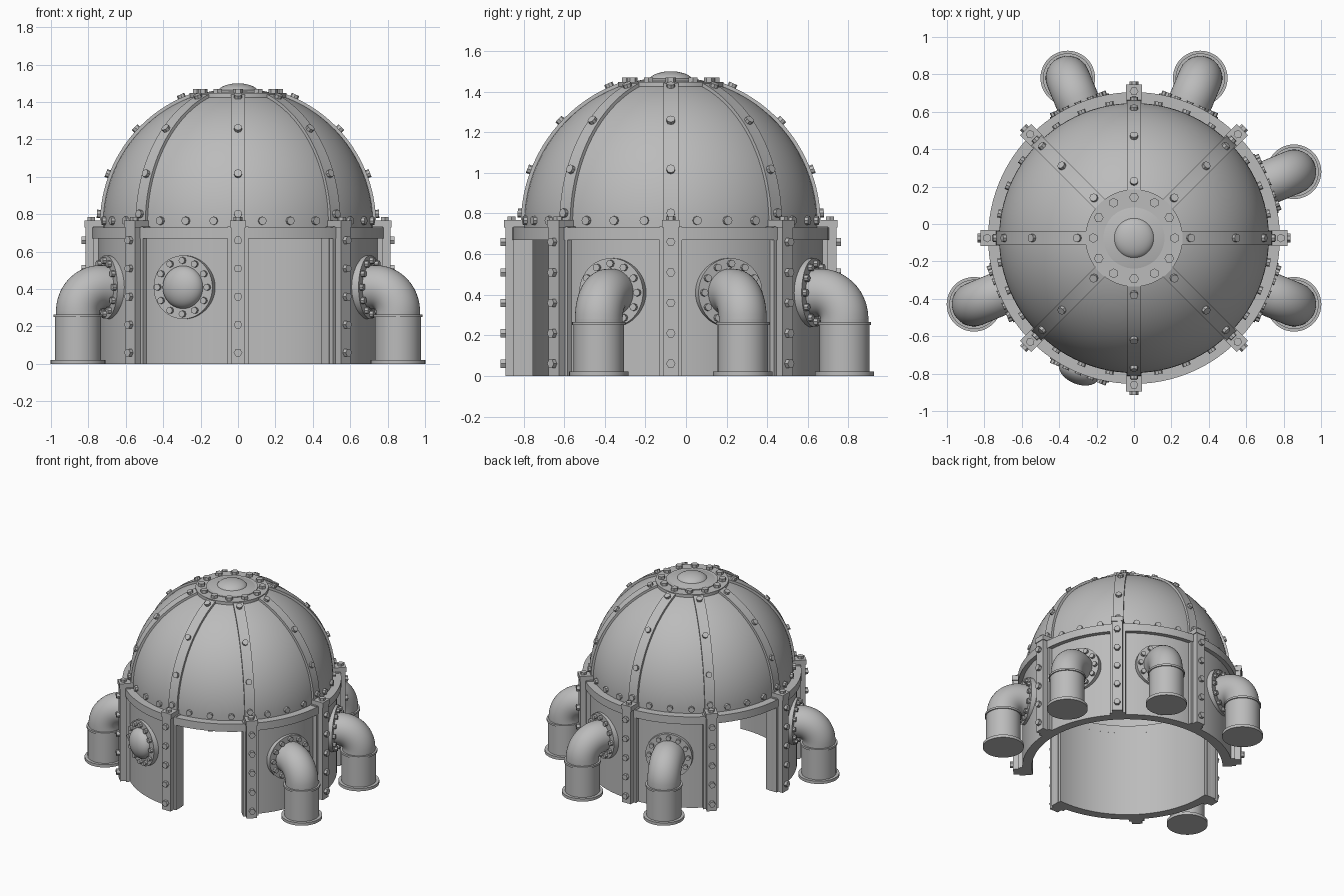
import bpy, bmesh
from math import radians, cos, sin, pi
from mathutils import Matrix, Vector

cube = bpy.data.objects.get("Cube")
if cube:
    bpy.data.objects.remove(cube)

GREY = (0.5, 0.5, 0.5, 1)
metal = bpy.data.materials.new("plain_grey_metal")
metal.use_nodes = True
metal.diffuse_color = GREY
bsdf = next(n for n in metal.node_tree.nodes if n.type == 'BSDF_PRINCIPLED')
bsdf.inputs["Base Color"].default_value = GREY

CENTRE = Matrix.Translation((0, -0.075, 0))
DOME_Z, DOME_R = 0.75, 0.722
PIPE_Z = 0.41
POSTS = [45 * k for k in range(8)]
PIPES = [-22.5, 22.5, 67.5, 112.5, 202.5]
PORTHOLE = 247.5


def frame(deg):
    """Building frame turned so that local x points outward."""
    return CENTRE @ Matrix.Rotation(radians(deg), 4, 'Z')


def outward(x, y, z, tilt=0):
    """Local z turned to point outward, tilted upward by tilt degrees."""
    return Matrix.Translation((x, y, z)) @ Matrix.Rotation(radians(90 - tilt), 4, 'Y')


def finish(bm, name):
    bmesh.ops.recalc_face_normals(bm, faces=bm.faces)
    for f in bm.faces:
        f.smooth = True
    mesh = bpy.data.meshes.new(name)
    bm.to_mesh(mesh)
    bm.free()
    mesh.set_sharp_from_angle(angle=radians(35))
    mesh.materials.append(metal)
    obj = bpy.data.objects.new(name, mesh)
    bpy.context.collection.objects.link(obj)


def sweep(bm, rings, closed=False):
    rows = [[bm.verts.new(p) for p in ring] for ring in rings]
    n = len(rows[0])
    pairs = list(zip(rows, rows[1:])) + ([(rows[-1], rows[0])] if closed else [])
    for a, b in pairs:
        for i in range(n):
            j = (i + 1) % n
            bm.faces.new((a[i], a[j], b[j], b[i]))
    if not closed:
        bm.faces.new(rows[0])
        bm.faces.new(rows[-1])


def lathe(bm, profile, m, a0=0, a1=360, steps=96):
    full = a1 - a0 == 360
    rings = []
    for i in range(steps + (not full)):
        a = radians(a0 + (a1 - a0) * i / steps)
        rings.append([m @ Vector((r * cos(a), r * sin(a), z)) for r, z in profile])
    sweep(bm, rings, full)


def rect(r0, r1, z0, z1):
    return [(r0, z0), (r1, z0), (r1, z1), (r0, z1)]


def rod(bm, m, r, z0, z1, sides=40):
    bmesh.ops.create_cone(bm, cap_ends=True, segments=sides, radius1=r, radius2=r,
                          depth=z1 - z0, matrix=m @ Matrix.Translation((0, 0, (z0 + z1) / 2)))


def box(bm, m, x0, x1, half, z0, z1):
    size = Matrix.Diagonal((x1 - x0, 2 * half, z1 - z0, 1))
    bmesh.ops.create_cube(bm, size=1, matrix=m @ Matrix.Translation(
        ((x0 + x1) / 2, 0, (z0 + z1) / 2)) @ size)


def bolt(bm, m, r=0.022, sides=8):
    rod(bm, m, r, -0.015, 0.018, sides)


def dome_point(r, deg):
    return r * cos(radians(deg)), DOME_Z + r * sin(radians(deg))


# Curved walls, leaving two doorways
for name, a0, a1 in (("back_wall", -49.3, 139.3), ("front_wall", 175.7, 274.3)):
    bm = bmesh.new()
    lathe(bm, rect(0.68, 0.748, 0, 0.68), CENTRE, a0, a1, 60)
    finish(bm, name)

# Ring beam over the walls
bm = bmesh.new()
lathe(bm, rect(0.68, 0.78, 0.67, 0.73), CENTRE)
finish(bm, "ring_beam")

# Dome shell
bm = bmesh.new()
angles = [-2 + 3.5 * i for i in range(25)]
lathe(bm, [dome_point(DOME_R, a) for a in angles]
      + [dome_point(0.69, a) for a in reversed(angles)], CENTRE)
finish(bm, "dome")

# Dome ribs
bm = bmesh.new()
for deg in POSTS:
    rings = []
    for i in range(25):
        (xo, zo), (xi, zi) = (dome_point(r, -1 + 3 * i) for r in (0.738, 0.705))
        rings.append([frame(deg) @ Vector(p) for p in (
            (xo, -0.037, zo), (xo, 0.037, zo), (xi, 0.037, zi), (xi, -0.037, zi))])
    sweep(bm, rings)
finish(bm, "dome_ribs")

# Wall posts with side flanges and caps
bm = bmesh.new()
for deg in POSTS:
    m = frame(deg)
    box(bm, m, 0.70, 0.775, 0.055, 0, 0.735)
    box(bm, m, 0.70, 0.815, 0.037, 0, 0.74)
    box(bm, m, 0.70, 0.82, 0.043, 0.73, 0.768)
finish(bm, "wall_posts")

# Bolts on posts, caps, ribs and dome base
bm = bmesh.new()
for deg in POSTS:
    m = frame(deg)
    for k in range(5):
        bolt(bm, m @ outward(0.82, 0, 0.06 + 0.15 * k), 0.023, 6)
    bolt(bm, m @ Matrix.Translation((0.785, 0, 0.768)), 0.023, 6)
    for tilt in (4, 21, 43, 66):
        x, z = dome_point(0.738, tilt)
        bolt(bm, m @ outward(x, 0, z, tilt))
    for side in (10.3, 22.5, 34.7):
        bolt(bm, frame(deg + side) @ outward(DOME_R, 0, 0.765))
finish(bm, "structure_bolts")

# Hub plate and crown on top
bm = bmesh.new()
rod(bm, CENTRE, 0.25, 1.40, 1.435, 64)
rod(bm, CENTRE, 0.26, 1.425, 1.448, 64)
rod(bm, CENTRE, 0.185, 1.44, 1.453, 64)
finish(bm, "top_hub")
bm = bmesh.new()
bmesh.ops.create_uvsphere(bm, u_segments=40, v_segments=20, radius=1,
                          matrix=CENTRE @ Matrix.Translation((0, 0, 1.45))
                          @ Matrix.Diagonal((0.11, 0.11, 0.05, 1)))
finish(bm, "top_crown")
bm = bmesh.new()
for k in range(12):
    bolt(bm, frame(30 * k) @ Matrix.Translation((0.218, 0, 1.452)), 0.026, 6)
finish(bm, "hub_bolts")

# Round wall flanges with bolt circles
bm = bmesh.new()
for deg in PIPES + [PORTHOLE]:
    m = frame(deg) @ outward(0, 0, PIPE_Z)
    rod(bm, m, 0.17, 0.71, 0.768, 48)
    for k in range(12):
        a = k * pi / 6
        bolt(bm, m @ Matrix.Translation((0.143 * cos(a), 0.143 * sin(a), 0.77)), 0.018)
finish(bm, "wall_flanges")

# Bulging porthole
bm = bmesh.new()
bmesh.ops.create_uvsphere(bm, u_segments=40, v_segments=24, radius=1,
                          matrix=frame(PORTHOLE) @ outward(0.765, 0, PIPE_Z)
                          @ Matrix.Diagonal((0.115, 0.115, 0.075, 1)))
finish(bm, "porthole")

# Elbow pipes running down to the ground
BEND, PIPE_R, PIPE_X = 0.13, 0.118, 0.926
circle = [(BEND + PIPE_R * cos(2 * pi * k / 40), PIPE_R * sin(2 * pi * k / 40))
          for k in range(40)]
for i, deg in enumerate(PIPES):
    bm = bmesh.new()
    m = frame(deg)
    down = m @ Matrix.Translation((PIPE_X, 0, 0))
    rod(bm, m @ outward(0, 0, PIPE_Z), PIPE_R, 0.74, PIPE_X - BEND)
    elbow = (m @ Matrix.Translation((PIPE_X - BEND, 0, PIPE_Z - BEND))
             @ Matrix.Rotation(pi / 2, 4, 'X'))
    lathe(bm, circle, elbow, 0, 90, 16)
    rod(bm, down, PIPE_R, 0.25, PIPE_Z - BEND)
    rod(bm, down, 0.132, 0.25, 0.265)
    rod(bm, down, 0.124, 0.01, 0.25)
    rod(bm, down, 0.146, 0, 0.022, 48)
    finish(bm, "elbow_pipe_%d" % (i + 1))
